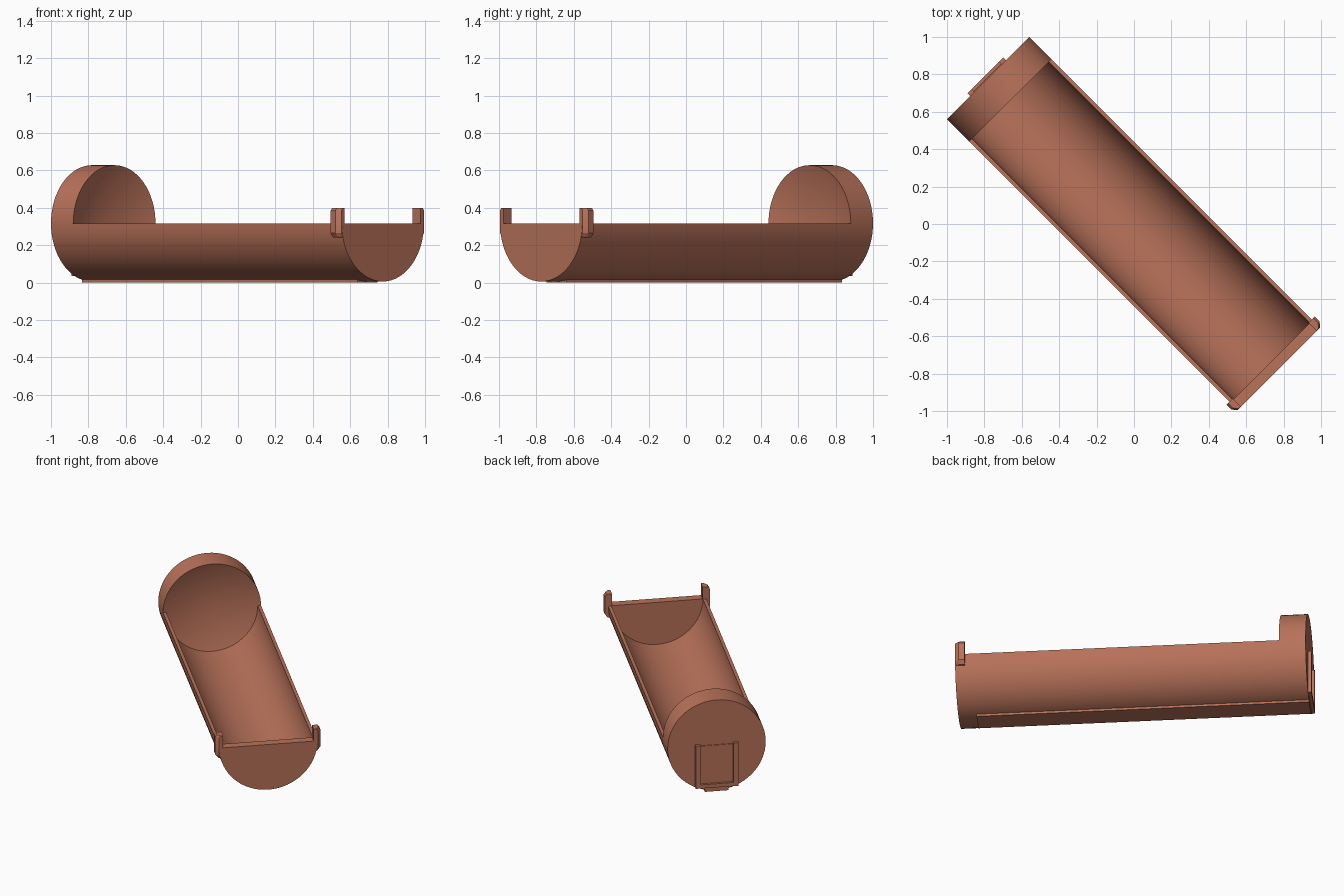
import bpy, bmesh, math
from mathutils import Matrix

if "Cube" in bpy.data.objects:
    bpy.data.objects.remove(bpy.data.objects["Cube"])

R, RI, ZC = 0.311, 0.29, 0.317        # outer radius, inner radius, axis height
BACK, CAP, WALL, FRONT = -1.103, -0.935, 1.038, 1.095
SEG = 64
TURN = Matrix.Rotation(-math.pi / 4, 4, 'Z')   # long axis runs diagonally

clay = bpy.data.materials.new("terracotta")
clay.diffuse_color = (0.48, 0.168, 0.102, 1)
clay.use_nodes = True
clay.node_tree.nodes["Principled BSDF"].inputs["Base Color"].default_value = clay.diffuse_color


def finish(name, bm):
    bmesh.ops.recalc_face_normals(bm, faces=bm.faces)
    bm.transform(TURN)
    me = bpy.data.meshes.new(name)
    bm.to_mesh(me)
    bm.free()
    me.materials.append(clay)
    ob = bpy.data.objects.new(name, me)
    bpy.context.collection.objects.link(ob)
    bpy.ops.object.select_all(action='DESELECT')
    ob.select_set(True)
    bpy.context.view_layer.objects.active = ob
    bpy.ops.object.shade_smooth_by_angle(angle=math.radians(30))
    return ob


def arc(r, a0, a1, n):
    return [(r * math.cos(a0 + (a1 - a0) * i / n),
             ZC + r * math.sin(a0 + (a1 - a0) * i / n)) for i in range(n + 1)]


def loft(name, sections, caps=True):
    """Bridge closed rings of 3D points."""
    bm = bmesh.new()
    rings = [[bm.verts.new(p) for p in s] for s in sections]
    for a, b in zip(rings, rings[1:]):
        for i in range(len(a)):
            j = (i + 1) % len(a)
            bm.faces.new((a[i], a[j], b[j], b[i]))
    if caps:
        bm.faces.new(rings[0])
        bm.faces.new(rings[-1])
    return finish(name, bm)


def prism(name, profile, u0, u1, caps=True):
    return loft(name, [[(u, v, z) for v, z in profile] for u in (u0, u1)], caps)


def box(name, u0, u1, v0, v1, z0, z1):
    return prism(name, [(v0, z0), (v1, z0), (v1, z1), (v0, z1)], u0, u1)


# Half-round trough and its closed front wall
half = arc(R, math.pi, 2 * math.pi, SEG // 2)
prism("trough", half + arc(RI, 2 * math.pi, math.pi, SEG // 2), CAP, WALL, False)
prism("front_wall", half, WALL, FRONT)

# Full round back cap with a shallow conical hollow facing the trough
bm = bmesh.new()
circle = arc(R, 0, 2 * math.pi, SEG)[:-1]
back = [bm.verts.new((BACK, v, z)) for v, z in circle]
rim = [bm.verts.new((CAP, v, z)) for v, z in circle]
apex = bm.verts.new((CAP - 0.1, 0, ZC))
bm.faces.new(back)
for i in range(SEG):
    j = (i + 1) % SEG
    bm.faces.new((back[i], back[j], rim[j], rim[i]))
    bm.faces.new((rim[i], rim[j], apex))
finish("back_cap", bm)

# Chamfered clips on both front corners
for side, label in ((-1, "left"), (1, "right")):
    rings = []
    for z, out in ((0.24, 0.314), (0.265, 0.333), (0.385, 0.333), (0.40, 0.322)):
        plan = [(1.033, 0.287), (1.033, out), (1.07, out),
                (1.094, out - 0.02), (1.094, 0.287)]
        rings.append([(u, side * v, z) for u, v in plan])
    loft("clip_" + label, rings)

# Back bracket: two rails, a raised panel and a bottom stop
for side, label in ((-1, "left"), (1, "right")):
    v0, v1 = sorted((side * 0.103, side * 0.136))
    box("rail_" + label, -1.124, BACK + 0.01, v0, v1, 0.06, 0.33)
box("bracket_panel", -1.108, BACK + 0.01, -0.103, 0.103, 0.04, 0.32)
box("bracket_stop", -1.124, BACK + 0.01, -0.136, 0.136, 0.035, 0.06)

# Thin flat foot strip under the body
box("foot_strip", BACK, 0.98, -0.075, 0.075, 0.0, 0.016)
